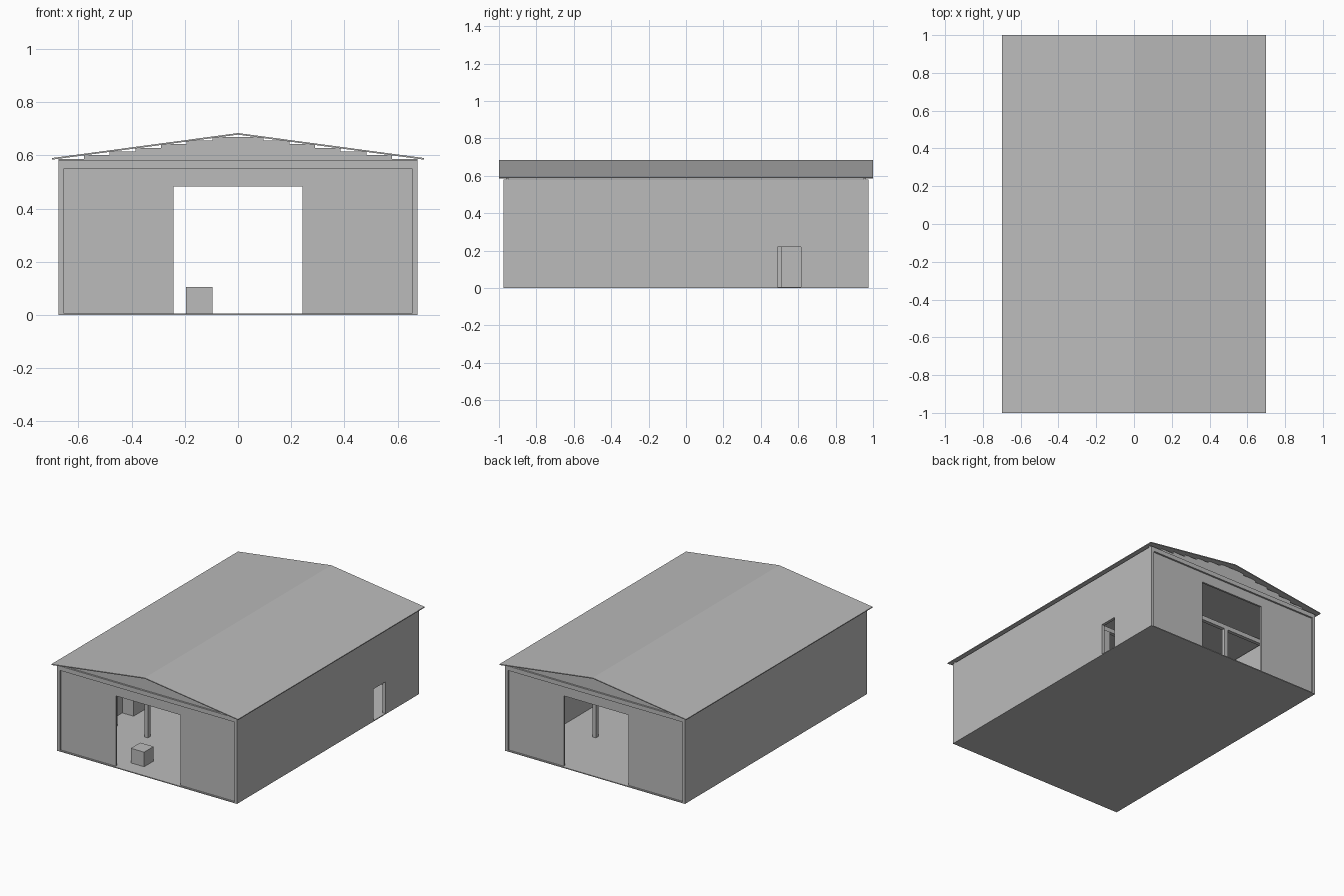
import bpy, bmesh
from mathutils import Vector

if "Cube" in bpy.data.objects:
    bpy.data.objects.remove(bpy.data.objects["Cube"])

grey = bpy.data.materials.new("light_grey")
grey.diffuse_color = (0.5, 0.5, 0.5, 1)
grey.use_nodes = True
grey.node_tree.nodes["Principled BSDF"].inputs["Base Color"].default_value = grey.diffuse_color


def prism(name, pts, axis, lo, hi):
    """Extrude an outline: axis 'y' takes (x, z) points, axis 'x' takes (y, z)."""
    bm = bmesh.new()
    place = (lambda u, v: (u, lo, v)) if axis == 'y' else (lambda u, v: (lo, u, v))
    face = bm.faces.new([bm.verts.new(place(u, v)) for u, v in pts])
    new = bmesh.ops.extrude_face_region(bm, geom=[face])["geom"]
    shift = Vector((0, hi - lo, 0)) if axis == 'y' else Vector((hi - lo, 0, 0))
    bmesh.ops.translate(bm, vec=shift, verts=[g for g in new if isinstance(g, bmesh.types.BMVert)])
    bmesh.ops.recalc_face_normals(bm, faces=bm.faces)
    me = bpy.data.meshes.new(name)
    bm.to_mesh(me)
    bm.free()
    me.materials.append(grey)
    ob = bpy.data.objects.new(name, me)
    bpy.context.collection.objects.link(ob)
    return ob


def box(name, x0, x1, y0, y1, z0, z1):
    return prism(name, [(x0, z0), (x1, z0), (x1, z1), (x0, z1)], 'y', y0, y1)


# floor slab
box("floor", -0.675, 0.675, -0.975, 0.975, 0, 0.006)

# side walls, the right one with a small door opening
box("left_wall", -0.675, -0.655, -0.975, 0.975, 0, 0.58)
prism("right_wall", [(-0.975, 0), (0.49, 0), (0.49, 0.22), (0.615, 0.22), (0.615, 0),
                     (0.975, 0), (0.975, 0.58), (-0.975, 0.58)], 'x', 0.655, 0.675)

# end walls: large doorway below, stepped gable above
half = [(0.242, 0), (0.655, 0), (0.655, 0.58), (0.675, 0.58), (0.675, 0.587)]
for i in range(1, 7):
    w, z = 0.579 - 0.0965 * (i - 1), 0.587 + 0.0138 * i
    half += [(w, z - 0.0138), (w, z)]
outline = [(0.242, 0.483)] + half + [(-x, z) for x, z in reversed(half)] + [(-0.242, 0.483)]
prism("front_wall", outline, 'y', -0.963, -0.95)
prism("back_wall", outline, 'y', 0.95, 0.963)

# roof sheet
roof = [(-0.7, 0.584), (0, 0.678), (0.7, 0.584), (0.7, 0.59), (0, 0.684), (-0.7, 0.59)]
prism("roof", roof, 'y', -1, 1)

# cross beams at the ends and inside
for n, y in enumerate((-0.9625, -0.5, 0, 0.5, 0.9625)):
    box(f"cross_beam_{n}", -0.655, 0.655, y - 0.0125, y + 0.0125, 0.55, 0.58)

# inner posts
for s in (-1, 1):
    for y in (-0.5, 0, 0.5):
        box("inner_post", s * 0.33 - 0.013, s * 0.33 + 0.013, y - 0.013, y + 0.013, 0.006, 0.55)

# crate by the door, cabinets along the walls
box("crate", -0.195, -0.095, -0.87, -0.77, 0.006, 0.105)
box("cabinet_front", -0.654, -0.57, -0.6, -0.48, 0.006, 0.21)
box("cabinet_rear", -0.654, -0.57, -0.305, -0.18, 0.006, 0.21)
box("side_cabinet", 0.59, 0.654, -0.1, 0.465, 0.006, 0.21)
